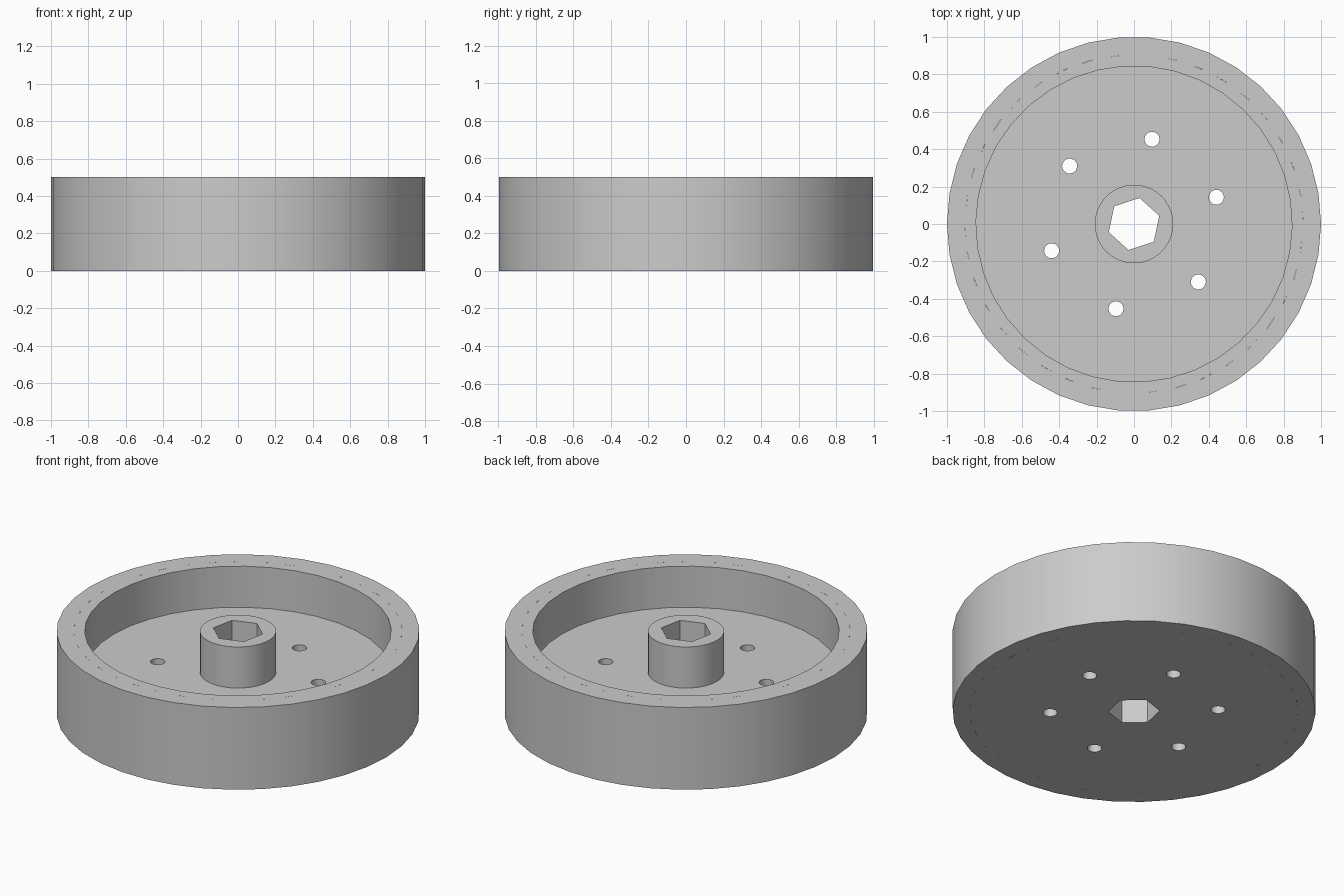
import bpy
import bmesh
from math import cos, sin, pi, radians

SIDES = 38
TURN = radians(18)      # rotation of the wheel relative to its tyre
HEIGHT = 0.5
FLOOR = 0.25
SEAM = 0.905

cube = bpy.data.objects.get("Cube")
if cube:
    bpy.data.objects.remove(cube, do_unlink=True)

grey = bpy.data.materials.new("plain_grey")
grey.use_nodes = True
grey.diffuse_color = (0.6, 0.6, 0.6, 1)
grey.node_tree.nodes["Principled BSDF"].inputs["Base Color"].default_value = (0.6, 0.6, 0.6, 1)


def finish(name, bm):
    bmesh.ops.recalc_face_normals(bm, faces=bm.faces)
    mesh = bpy.data.meshes.new(name)
    bm.to_mesh(mesh)
    bm.free()
    mesh.materials.append(grey)
    obj = bpy.data.objects.new(name, mesh)
    bpy.context.collection.objects.link(obj)
    return obj


def lathe(name, profile, turn=0.0, closed=False):
    """Spin a (radius, height) profile around z."""
    bm = bmesh.new()
    verts = [bm.verts.new((r * cos(turn), r * sin(turn), z)) for r, z in profile]
    pairs = list(zip(verts, verts[1:]))
    if closed:
        pairs.append((verts[-1], verts[0]))
    edges = [bm.edges.new(p) for p in pairs]
    bmesh.ops.spin(bm, geom=verts + edges, cent=(0, 0, 0), axis=(0, 0, 1),
                   angle=2 * pi, steps=SIDES, use_merge=False)
    bmesh.ops.remove_doubles(bm, verts=bm.verts, dist=0.0005)
    return finish(name, bm)


def add_prism(bm, radius, sides, turn, x=0.0, y=0.0):
    """Add an upright prism that passes right through the wheel."""
    ring = [bm.verts.new((x + radius * cos(turn + 2 * pi * i / sides),
                          y + radius * sin(turn + 2 * pi * i / sides), -0.2))
            for i in range(sides)]
    base = bm.faces.new(ring)
    out = bmesh.ops.extrude_face_region(bm, geom=[base], use_keep_orig=True)
    top = [v for v in out["geom"] if isinstance(v, bmesh.types.BMVert)]
    bmesh.ops.translate(bm, verts=top, vec=(0, 0, HEIGHT + 0.4))


def smooth(obj):
    bpy.ops.object.select_all(action="DESELECT")
    obj.select_set(True)
    bpy.context.view_layer.objects.active = obj
    bpy.ops.object.shade_smooth_by_angle(angle=radians(30))


# Tyre: plain band around the wheel
tyre = lathe("tyre", [(SEAM, 0), (1, 0), (1, HEIGHT), (SEAM, HEIGHT)], closed=True)

# Wheel: rim, web and central hub in one solid
wheel = lathe("wheel", [(0, 0), (SEAM, 0), (SEAM, HEIGHT), (0.845, HEIGHT),
                        (0.845, FLOOR), (0.21, FLOOR), (0.21, HEIGHT), (0, HEIGHT)], TURN)

# Hexagonal bore and ring of six bolt holes
bm = bmesh.new()
add_prism(bm, 0.142, 6, TURN)
for i in range(6):
    a = TURN + i * pi / 3
    add_prism(bm, 0.04, 24, a, 0.463 * cos(a), 0.463 * sin(a))
cutter = finish("hole_cutter", bm)
cutter.hide_render = True

cut = wheel.modifiers.new("holes", "BOOLEAN")
cut.operation = "DIFFERENCE"
cut.solver = "EXACT"
cut.object = cutter
bpy.context.view_layer.objects.active = wheel
bpy.ops.object.modifier_apply(modifier=cut.name)
bpy.data.objects.remove(cutter, do_unlink=True)

for part in (tyre, wheel):
    smooth(part)
